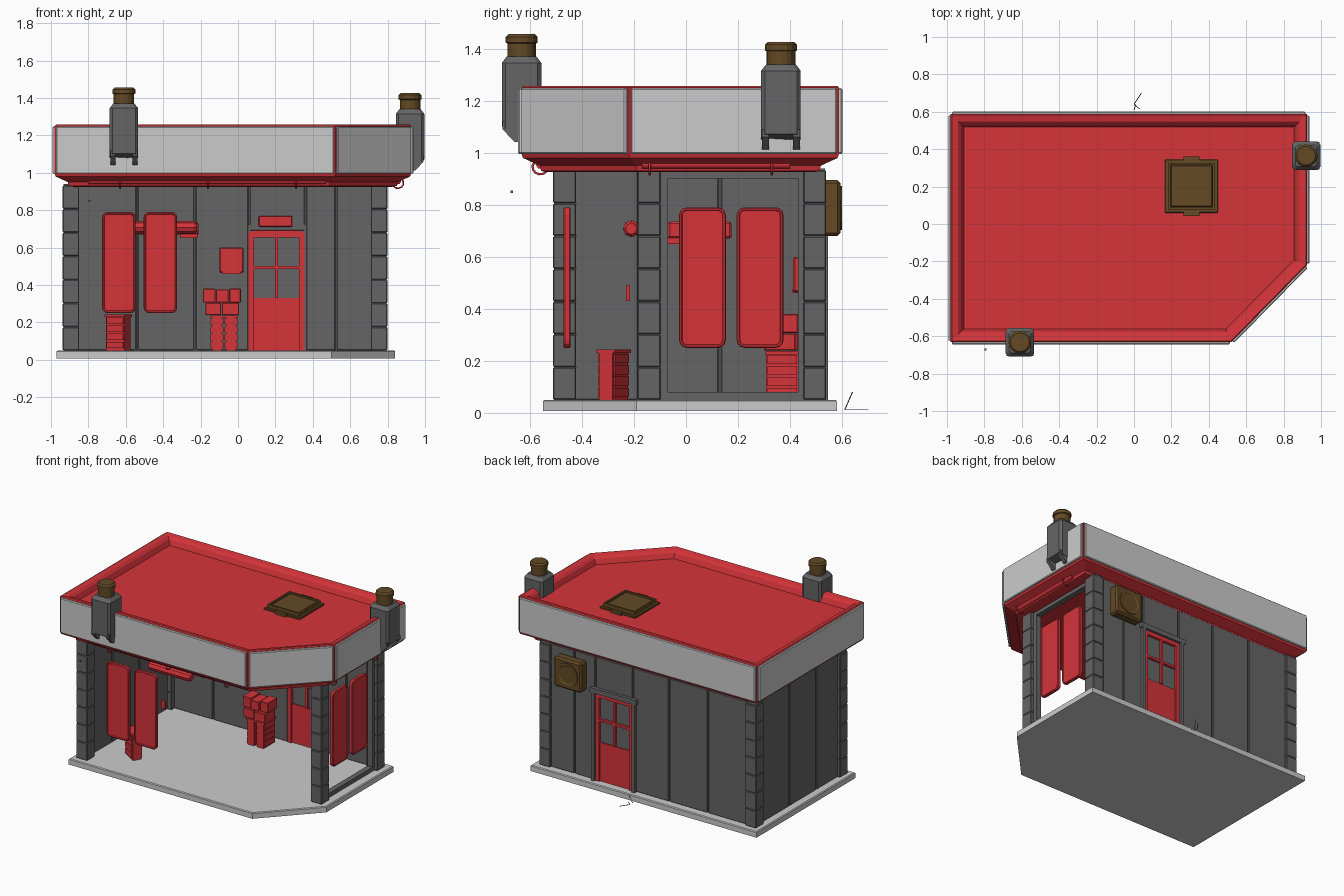
import bpy, bmesh, math
from mathutils import Matrix, Vector

if "Cube" in bpy.data.objects:
    bpy.data.objects.remove(bpy.data.objects["Cube"])


def material(name, c):
    m = bpy.data.materials.new(name)
    m.diffuse_color = (*c, 1)
    m.use_nodes = True
    m.node_tree.nodes["Principled BSDF"].inputs["Base Color"].default_value = m.diffuse_color
    return m


RED = material("red", (0.66, 0.034, 0.042))
BROWN = material("brown", (0.125, 0.067, 0.018))
DARK = material("dark_grey", (0.13, 0.13, 0.13))
LIGHT = material("light_grey", (0.68, 0.68, 0.68))


def finish(name, bm, mat, M=None):
    if M:
        bm.transform(M)
    bmesh.ops.recalc_face_normals(bm, faces=bm.faces)
    me = bpy.data.meshes.new(name)
    bm.to_mesh(me)
    bm.free()
    me.materials.append(mat)
    ob = bpy.data.objects.new(name, me)
    bpy.context.collection.objects.link(ob)
    return ob


def box(name, x, y, z, mat, bevel=0.0, M=None):
    bm = bmesh.new()
    bmesh.ops.create_cube(bm, size=1)
    for v in bm.verts:
        v.co = [(a[0] + a[1]) / 2 + c * (a[1] - a[0]) for a, c in zip((x, y, z), v.co)]
    if bevel:
        bmesh.ops.bevel(bm, geom=bm.edges[:], offset=bevel, segments=1, affect='EDGES')
    return finish(name, bm, mat, M)


def loft(name, rings, mat, M=None):
    bm = bmesh.new()
    rows = [[bm.verts.new(p) for p in r] for r in rings]
    n = len(rows[0])
    for a, b in zip(rows, rows[1:]):
        for i in range(n):
            bm.faces.new((a[i], a[(i + 1) % n], b[(i + 1) % n], b[i]))
    bm.faces.new(rows[0][::-1])
    bm.faces.new(rows[-1])
    return finish(name, bm, mat, M)


def lathe(name, profile, mat, M=None, n=16):
    ring = lambda r, z: [(r * math.cos(2 * math.pi * i / n), r * math.sin(2 * math.pi * i / n), z) for i in range(n)]
    return loft(name, [ring(*p) for p in profile], mat, M)


def tube(name, pts, r, mat):
    cu = bpy.data.curves.new(name, 'CURVE')
    cu.dimensions = '3D'
    cu.bevel_depth, cu.bevel_resolution, cu.use_fill_caps = r, 1, True
    sp = cu.splines.new('POLY')
    sp.points.add(len(pts) - 1)
    for p, c in zip(sp.points, pts):
        p.co = (*c, 1)
    cu.materials.append(mat)
    bpy.context.collection.objects.link(bpy.data.objects.new(name, cu))


def inset(poly, d):
    # move every edge of a counter-clockwise outline inwards by d
    out = []
    for i, p in enumerate(poly):
        p = Vector(p)
        e1 = (p - Vector(poly[i - 1])).normalized()
        e2 = (Vector(poly[(i + 1) % len(poly)]) - p).normalized()
        n1, n2 = Vector((-e1.y, e1.x)), Vector((-e2.y, e2.x))
        out.append(p + (n1 + n2) * d / (1 + n1.dot(n2)))
    return out


def level(poly, d, z):
    return [(p.x, p.y, z) for p in inset(poly, d)]


# floor slab with one cut corner
slab = [(-.97, -.55), (.50, -.55), (.84, -.19), (.84, .58), (-.97, .58)]
loft("floor_slab", [level(slab, 0, .008), level(slab, 0, .045), level(slab, .006, .05)], LIGHT)

# roof tray with sloping soffit and raised rim
roof = [(-.98, -.632), (.52, -.632), (.925, -.22), (.925, .588), (-.98, .588)]
loft("roof_tray", [level(roof, *s) for s in ((.10, .925), (.075, .93), (.07, .95), (.005, .98), (0, .995),
     (0, 1.25), (.006, 1.257), (.04, 1.25), (.055, 1.235), (.07, 1.2))], RED)

# fascia panels along each roof edge
for i, p in enumerate(roof):
    a, b = Vector(p), Vector(roof[(i + 1) % 5])
    d = b - a
    M = Matrix.Translation((a.x, a.y, 0)) @ Matrix.Rotation(math.atan2(d.y, d.x), 4, 'Z')
    box(f"fascia_panel_{i}", (.008, d.length - .008), (-.013, .005), (.995, 1.248), LIGHT, .005, M)

# block pillars
for i, (x, y) in enumerate(((-.893, -.467), (.755, -.142), (-.893, .495), (.755, .495))):
    box(f"pillar_core_{i}", (x - .04, x + .04), (y - .04, y + .04), (.05, .94), DARK)
    for k in range(7):
        z = .05 + k * .126
        box(f"pillar_block_{i}_{k}", (x - .044, x + .044), (y - .044, y + .044), (z + .001, z + .125), DARK, .004)

# back wall panels with seams, open at the door
xs = (-.86, -.54, -.23, .06, .36, .525, .73)
for i, (a, b) in enumerate(zip(xs, xs[1:])):
    box(f"back_wall_panel_{i}", (a + .004, b - .004), (.488, .522), (.69 if i == 3 else .05, .94), DARK, .004)
for i, x in enumerate(xs[1:-1]):
    box(f"back_wall_seam_{i}", (x - .006, x + .006), (.497, .513), (.05, .94), DARK)

# left wall panels
ys = (-.43, -.18, .13, .46)
for i, (a, b) in enumerate(zip(ys, ys[1:])):
    box(f"left_wall_panel_{i}", (-.917, -.881), (a + .004, b - .004), (.05, .94), DARK, .004)
box("left_wall_core", (-.908, -.89), (-.43, .46), (.05, .94), DARK)

# right window frame
for n, y, z in (("front", (-.10, -.07), (.05, .94)), ("rear", (.43, .46), (.05, .94)),
                ("sill", (-.07, .43), (.05, .08)), ("head", (-.07, .43), (.90, .94))):
    box("window_frame_" + n, (.735, .775), y, z, DARK)

# door with four panes and outer frame
box("door_lower_panel", (.075, .335), (.497, .52), (.05, .33), RED)
box("door_glass", (.075, .335), (.505, .513), (.33, .67), DARK)
for n, x, z in (("left", (.055, .085), (.05, .685)), ("right", (.325, .355), (.05, .685)), ("top", (.085, .325), (.655, .692)),
                ("mullion", (.198, .215), (.33, .655)), ("bar", (.085, .325), (.485, .502))):
    box("door_frame_" + n, x, (.485, .53), z, RED)
for n, x, z in (("left", (.03, .056), (.05, .70)), ("right", (.354, .38), (.05, .70)), ("top", (.02, .39), (.685, .72))):
    box("door_surround_" + n, x, (.49, .545), z, DARK)


# rounded hanging panels with a raised rim
def rounded(w, h, r, y):
    pts = []
    for k, (sx, sz) in enumerate(((1, 1), (-1, 1), (-1, -1), (1, -1))):
        for j in range(4):
            t = math.pi / 2 * (k + j / 3)
            pts.append((sx * (w - r) + r * math.cos(t), y, sz * (h - r) + r * math.sin(t)))
    return pts


half = ((.013, -.009), (.010, -.014), (.004, -.014), (0, -.009))
steps = half + tuple((d, -y) for d, y in reversed(half))
for i, (x, y, turn) in enumerate(((-.637, -.457, 0), (-.415, -.457, 0), (.765, .063, 90), (.765, .285, 90))):
    M = Matrix.Translation((x, y, .52)) @ Matrix.Rotation(math.radians(turn), 4, 'Z')
    loft(f"hanging_panel_{i}", [rounded(.09 - d, .27 - d, .03 - d, yy) for d, yy in steps], RED, M)

# roof posts with brown caps, set over the fascia, ending in a slanted fork
def square8(w, c, zf):
    p = [(w, -w + c), (w, w - c), (w - c, w), (-w + c, w), (-w, w - c), (-w, -w + c), (-w + c, -w), (w - c, -w)]
    return [(x, y, zf(y)) for x, y in p]


fork = ((-.073, -.28), (-.028, -.328), (.045, -.328), (.045, -.25), (-.073, -.25))
for i, (x, y, zt, turn) in enumerate(((-.61, -.632, 1.37, 0), (.92, .365, 1.34, 90))):
    M = Matrix.Translation((x, y, zt)) @ Matrix.Rotation(math.radians(turn), 4, 'Z')
    loft(f"roof_post_{i}", [square8(.076, .015, lambda v: -.305 + max(0, -v - .03) * .8),
                            square8(.076, .015, lambda v: -.025), square8(.057, .012, lambda v: 0)], DARK, M)
    for s in (-1, 1):
        loft(f"roof_post_fork_{i}_{s}", [[(s * w, v, z) for v, z in fork] for w in (.046, .073)], DARK, M)
    lathe(f"post_cap_{i}", [(.055, -.005), (.055, .05), (.061, .053), (.061, .075), (.05, .086)], BROWN, M)

# roof hatch
box("hatch_base", (.165, .45), (.06, .345), (1.19, 1.212), BROWN, .004)
box("hatch_lid", (.195, .42), (.09, .315), (1.21, 1.228), BROWN, .006)
for n, y in (("front", (.042, .065)), ("rear", (.34, .362))):
    box("hatch_tab_" + n, (.265, .35), y, (1.195, 1.22), BROWN)
for i in (0, 1):
    box(f"hatch_rail_x_{i}", (.185, .43), (.078 + i * .237, .09 + i * .237), (1.21, 1.236), BROWN)
    box(f"hatch_rail_y_{i}", (.183 + i * .237, .195 + i * .237), (.078, .327), (1.21, 1.236), BROWN)

# rear fan unit
box("fan_unit_body", (.425, .645), (.52, .594), (.68, .895), BROWN, .012)
lathe("fan_ring", [(.06, 0), (.085, 0), (.085, .006), (.07, .006), (.062, .001), (.02, .001)], BROWN,
      Matrix.Translation((.535, .594, .788)) @ Matrix.Rotation(-math.pi / 2, 4, 'X'), 20)

# light tubes under the soffit, held by hooks
tube("front_light_tube", [(-.80, -.56, .955), (.47, -.56, .955)], .018, RED)
tube("right_light_tube", [(.855, -.17, .955), (.855, .40, .955)], .018, RED)
arc = [(.03 * math.cos(math.radians(a)), .028 * math.sin(math.radians(a))) for a in range(-200, 41, 30)]
for x in (-.63, -.16, .31):
    tube("front_tube_hook", [(x, -.56 - u, .945 + w) for u, w in arc], .005, RED)
for y in (-.14, .33):
    tube("right_tube_hook", [(.855 + u, y, .945 + w) for u, w in arc], .005, RED)

# wall sign and wall box
box("sign_over_door", (.11, .29), (.465, .495), (.71, .77), RED, .005)
box("wall_box", (-.10, .03), (.412, .495), (.465, .60), RED, .006)
box("wall_box_lip", (-.085, .015), (.408, .44), (.46, .475), RED)


# drawer units
def drawers(name, w, d, h, M):
    box(name + "_body", (-w, w), (-d + .008, d - .008), (0, h), RED, 0, M)
    for k in range(4):
        z = .012 + k * (h - .012) / 4
        box(f"{name}_drawer_{k}", (-w + .006, w - .006), (-d, d), (z, z + h / 4 - .012), RED, 0, M)
    box(name + "_top", (-w - .003, w + .003), (-d - .003, d + .003), (h - .005, h + .008), RED, 0, M)


drawers("left_cabinet", .058, .038, .185, Matrix.Translation((-.64, -.278, .05)) @ Matrix.Rotation(math.radians(-31), 4, 'Z'))
for i, x in enumerate((-.112, -.037)):
    M = Matrix.Translation((x, .37, .05)) @ Matrix.Rotation(math.pi / 2, 4, 'Z')
    drawers(f"rear_cabinet_{i}", .062, .034, .18, M)

# boxes stacked on the rear cabinets
for i, (x, z, y) in enumerate((((-.175, -.09), (.24, .305), (.31, .43)), ((-.085, .005), (.24, .305), (.30, .42)),
                               ((-.188, -.12), (.307, .38), (.32, .43)), ((-.118, -.05), (.307, .375), (.31, .42)),
                               ((-.047, .015), (.307, .38), (.32, .43)))):
    box(f"stacked_box_{i}", x, y, z, RED, .003)

# indoor cylinder and hanging unit behind the front panels
lathe("indoor_cylinder", [(.022, 0), (.033, .015), (.033, .325), (.022, .34)], RED,
      Matrix.Translation((-.56, -.21, .708)) @ Matrix.Rotation(math.pi / 2, 4, 'Y'), 8)
box("indoor_unit", (-.54, -.21), (-.07, .175), (.67, .735), RED, .008)
box("indoor_unit_base", (-.31, -.215), (-.07, -.02), (.65, .672), RED)
box("indoor_handle", (-.455, -.425), (-.23, -.215), (.43, .49), RED)

# loose thin rods behind the building and a small stud in front
for i, e in enumerate(((.04, .70, .012), (.03, .615, .012), (.01, .64, .08))):
    tube(f"loose_rod_{i}", [(0, .61 if i == 2 else .64, .012), e], .002, DARK)
box("small_stud", (-.798, -.788), (-.675, -.665), (.845, .855), DARK)
